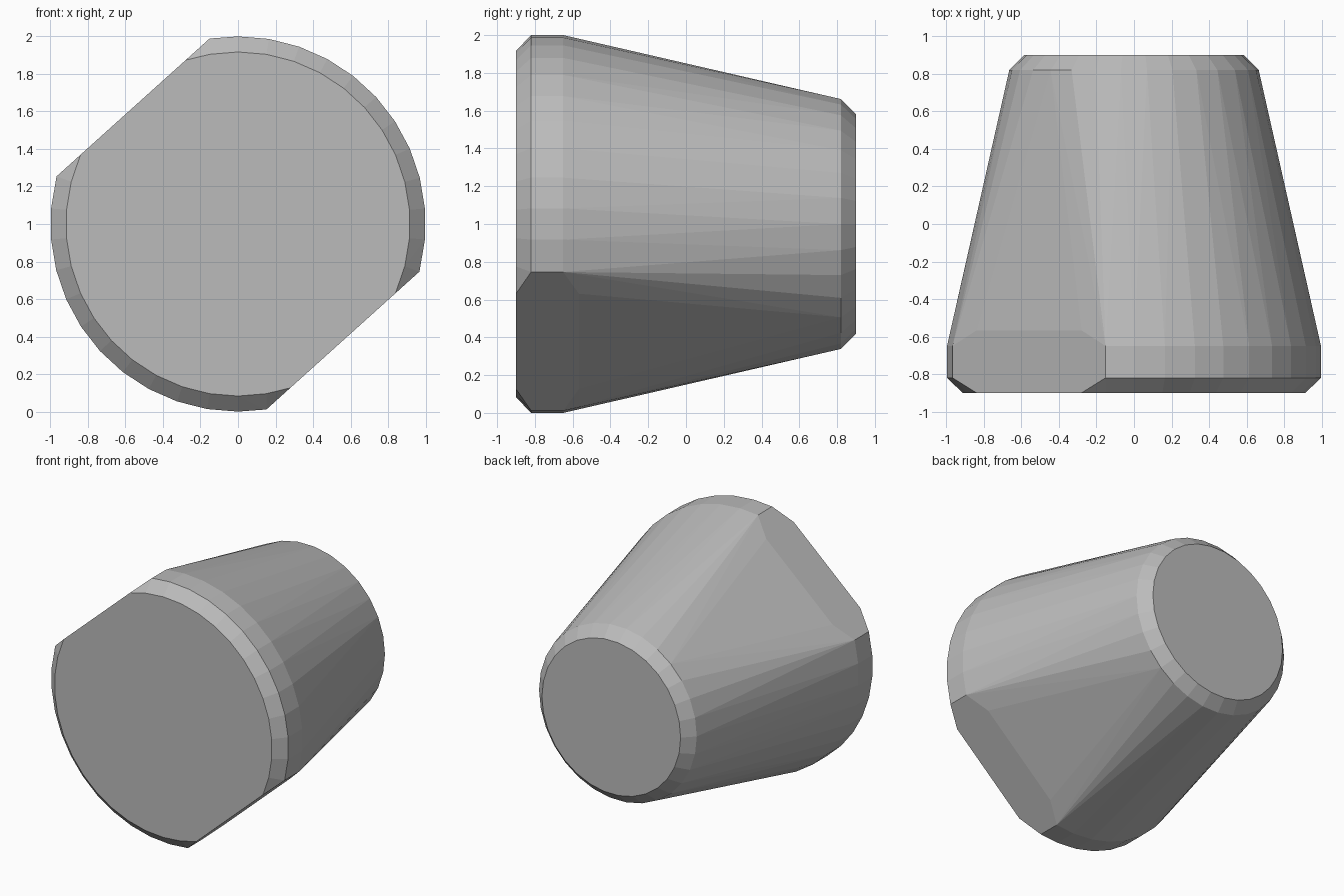
import bpy, bmesh, math

cube = bpy.data.objects.get("Cube")
if cube:
    bpy.data.objects.remove(cube, do_unlink=True)

CENTRE_Z = 1.0
FLAT_ANGLE = math.radians(132)   # direction the two flats face
FLAT_DIST = 0.836                # distance of each flat from the axis


def ring(radius, y, count, start=0.0, flats=False):
    """Points of a polygon round the y axis, optionally trimmed by two flats."""
    nx, nz = math.cos(FLAT_ANGLE), math.sin(FLAT_ANGLE)
    pts = []
    for i in range(count):
        a = start + math.tau * i / count
        pts.append((radius * math.cos(a), radius * math.sin(a)))
    if flats:
        pts = [p for p in pts if abs(p[0] * nx + p[1] * nz) < FLAT_DIST - 0.01]
        half = math.sqrt(radius ** 2 - FLAT_DIST ** 2)
        pts += [(s * FLAT_DIST * nx - t * half * nz, s * FLAT_DIST * nz + t * half * nx)
                for s in (-1, 1) for t in (-1, 1)]
    return [(x, y, z + CENTRE_Z) for x, z in pts]


# Front puck: chamfered on both rims and cut by the flats
points = []
for radius, y in ((0.917, -0.9), (1.0, -0.82), (1.0, -0.65), (0.917, -0.567)):
    points += ring(radius, y, 38, math.pi / 2, flats=True)

# Back puck: smaller and round, chamfered on the rear rim
for radius, y in ((0.665, 0.82), (0.585, 0.9)):
    points += ring(radius, y, 30)

# Skin both pucks into one tapered body
bm = bmesh.new()
for p in points:
    bm.verts.new(p)
bmesh.ops.convex_hull(bm, input=bm.verts[:])
bmesh.ops.delete(bm, geom=[v for v in bm.verts if not v.link_faces], context='VERTS')
bmesh.ops.dissolve_limit(bm, angle_limit=math.radians(0.3),
                         verts=bm.verts[:], edges=bm.edges[:])
bmesh.ops.recalc_face_normals(bm, faces=bm.faces[:])

mesh = bpy.data.meshes.new("tapered_body")
bm.to_mesh(mesh)
bm.free()
body = bpy.data.objects.new("tapered_body", mesh)
bpy.context.collection.objects.link(body)

# Plain grey finish
grey = bpy.data.materials.new("plain_grey")
grey.use_nodes = True
colour = (0.5, 0.5, 0.5, 1.0)
grey.diffuse_color = colour
grey.node_tree.nodes["Principled BSDF"].inputs["Base Color"].default_value = colour
mesh.materials.append(grey)
